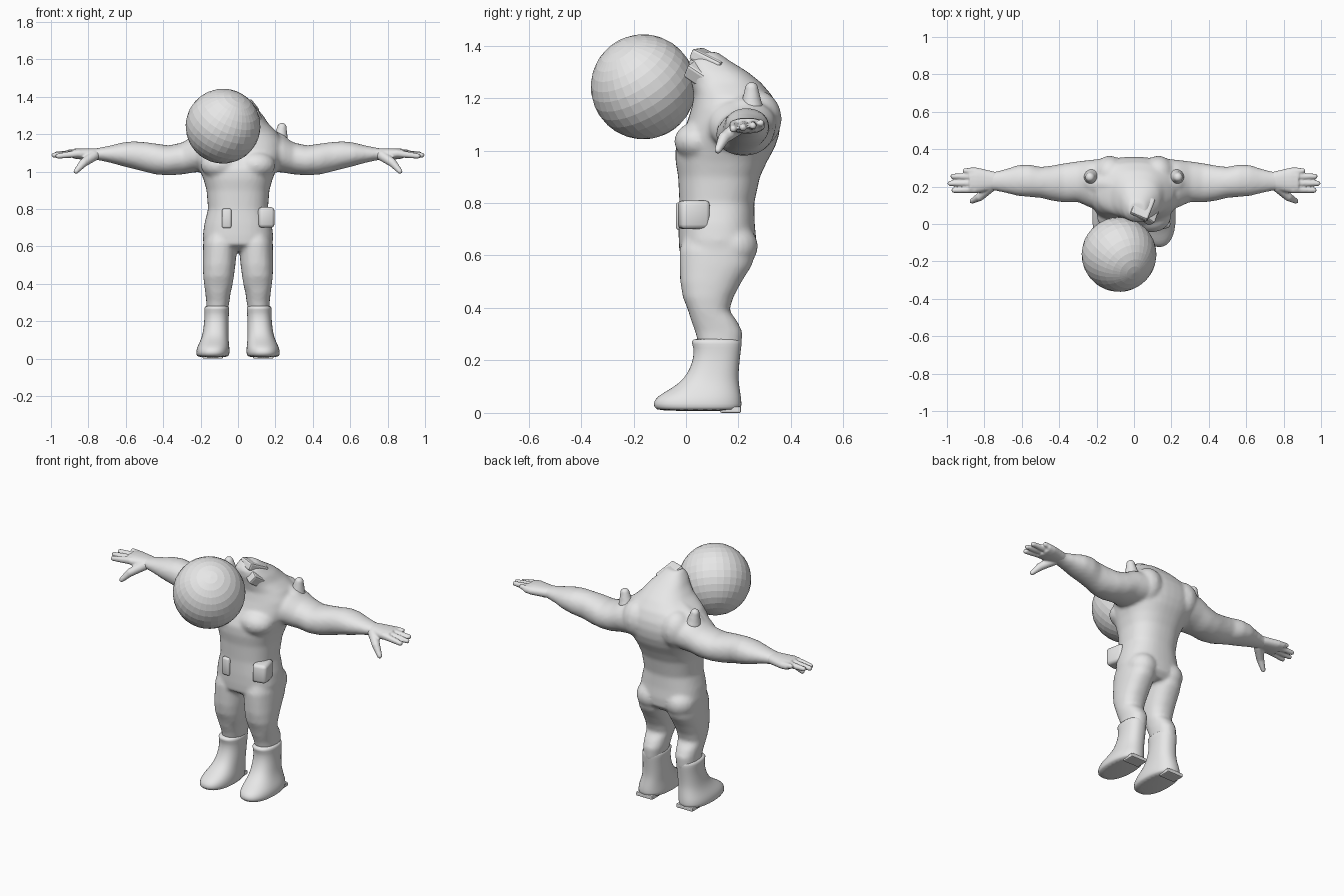
import bpy, bmesh, math
from mathutils import Vector, Matrix

grey = bpy.data.materials.new("plain grey")
grey.diffuse_color = (0.8, 0.8, 0.8, 1)


def spow(v, p):
    return math.copysign(abs(v) ** p, v)


def loft(bm, axis, rings, side=1, n=28, power=2.3):
    """Closed tube along axis; ring = (position, lo1, hi1, lo2, hi2) extents across it."""
    loops = []
    for t, a0, a1, b0, b1 in rings:
        loop = []
        for i in range(n):
            w = 2 * math.pi * i / n
            a = (a0 + a1) / 2 + (a1 - a0) / 2 * spow(math.cos(w), 2 / power)
            b = (b0 + b1) / 2 + (b1 - b0) / 2 * spow(math.sin(w), 2 / power)
            p = (a, b, t) if axis == "z" else (t, a, b)
            loop.append(bm.verts.new((p[0] * side, p[1], p[2])))
        loops.append(loop)
    for l0, l1 in zip(loops, loops[1:]):
        for i in range(n):
            j = (i + 1) % n
            bm.faces.new((l0[i], l0[j], l1[j], l1[i]))
    bm.faces.new(loops[0][::-1])
    bm.faces.new(loops[-1])


def ball(bm, centre, radii, side=1):
    m = Matrix.Translation((centre[0] * side, centre[1], centre[2])) @ Matrix.Diagonal((*radii, 1))
    bmesh.ops.create_uvsphere(bm, u_segments=20, v_segments=12, radius=1, matrix=m)


def limb(bm, p, q, r0, r1, side=1):
    """Tapered rod with round ends."""
    p, q = [Vector((v[0] * side, v[1], v[2])) for v in (p, q)]
    d = q - p
    m = Matrix.Translation((p + q) / 2) @ d.to_track_quat("Z", "Y").to_matrix().to_4x4()
    bmesh.ops.create_cone(bm, cap_ends=True, segments=14, radius1=r0, radius2=r1,
                          depth=d.length, matrix=m)
    ball(bm, p, (r0,) * 3)
    ball(bm, q, (r1,) * 3)


def block(bm, centre, size, rot=(0, 0, 0), bevel=0.012):
    new = bmesh.ops.create_cube(bm, size=1)["verts"]
    for i, axis in enumerate("XYZ"):
        for v in new:
            v.co[i] *= size[i]
    edges = list({e for v in new for e in v.link_edges})
    res = bmesh.ops.bevel(bm, geom=edges, offset=bevel, segments=2, affect="EDGES", profile=0.5)
    verts = list({v for v in res["verts"]} | {v for v in new if v.is_valid})
    m = Matrix.Translation(centre)
    for i, axis in enumerate("XYZ"):
        m = m @ Matrix.Rotation(math.radians(rot[i]), 4, axis)
    bmesh.ops.transform(bm, matrix=m, verts=verts)


def finish(name, bm, voxel=0, smooth=0, flat=False):
    bmesh.ops.recalc_face_normals(bm, faces=bm.faces)
    me = bpy.data.meshes.new(name)
    bm.to_mesh(me)
    bm.free()
    me.materials.append(grey)
    ob = bpy.data.objects.new(name, me)
    bpy.context.collection.objects.link(ob)
    for p in me.polygons:
        p.use_smooth = not flat
    if voxel:
        mod = ob.modifiers.new("fuse", "REMESH")
        mod.mode = "VOXEL"
        mod.voxel_size = voxel
        mod.use_smooth_shade = True
    if smooth:
        mod = ob.modifiers.new("soften", "SMOOTH")
        mod.factor = 0.5
        mod.iterations = smooth
    return ob


# body: torso, legs and arms fused into one skin
bm = bmesh.new()
loft(bm, "z", [
    (0.575, -0.13, 0.13, 0.03, 0.23), (0.61, -0.185, 0.185, -0.025, 0.265),
    (0.66, -0.188, 0.188, -0.028, 0.268), (0.72, -0.18, 0.18, -0.028, 0.262),
    (0.80, -0.16, 0.16, -0.025, 0.26), (0.90, -0.168, 0.168, -0.03, 0.282),
    (0.96, -0.185, 0.185, -0.04, 0.31), (1.01, -0.205, 0.205, -0.04, 0.338),
    (1.06, -0.23, 0.23, -0.02, 0.355), (1.11, -0.245, 0.245, 0.005, 0.36),
    (1.16, -0.24, 0.24, 0.02, 0.352), (1.21, -0.20, 0.21, 0.03, 0.328),
    (1.26, -0.12, 0.16, 0.02, 0.285), (1.30, -0.08, 0.135, 0.01, 0.235),
    (1.34, -0.055, 0.10, 0.01, 0.17), (1.375, -0.03, 0.065, 0.04, 0.12)], n=40, power=2.4)
for s in (-1, 1):
    # thigh, knee and calf
    loft(bm, "z", [
        (0.18, 0.06, 0.17, 0.05, 0.19), (0.25, 0.055, 0.168, 0.05, 0.212),
        (0.31, 0.045, 0.17, 0.035, 0.215), (0.35, 0.04, 0.175, 0.02, 0.195),
        (0.39, 0.03, 0.18, 0.008, 0.165), (0.44, 0.022, 0.186, -0.012, 0.18),
        (0.50, 0.014, 0.188, -0.022, 0.212), (0.56, 0.008, 0.188, -0.024, 0.25),
        (0.62, 0.004, 0.186, -0.025, 0.268), (0.70, 0.02, 0.16, 0.0, 0.23)], s)
    # shoulder, upper arm and forearm
    loft(bm, "x", [
        (0.08, 0.08, 0.34, 1.03, 1.20), (0.17, 0.07, 0.35, 1.0, 1.205),
        (0.24, 0.09, 0.342, 0.995, 1.19), (0.30, 0.118, 0.335, 0.985, 1.155),
        (0.37, 0.115, 0.325, 0.98, 1.14), (0.44, 0.125, 0.312, 0.985, 1.15),
        (0.50, 0.14, 0.305, 1.0, 1.158), (0.56, 0.145, 0.318, 1.015, 1.162),
        (0.62, 0.15, 0.315, 1.03, 1.155), (0.68, 0.165, 0.295, 1.047, 1.14),
        (0.74, 0.178, 0.28, 1.06, 1.128), (0.79, 0.18, 0.28, 1.068, 1.12)], s, power=2.1)
    # chest, shoulder blade and seat muscles
    ball(bm, (0.095, 0.045, 1.035), (0.105, 0.09, 0.075), s)
    ball(bm, (0.13, 0.27, 1.12), (0.09, 0.095, 0.11), s)
    ball(bm, (0.095, 0.18, 0.635), (0.09, 0.095, 0.085), s)
    # slope from neck to shoulder
    limb(bm, (0.06, 0.20, 1.21), (0.21, 0.22, 1.135), 0.07, 0.07, s)
finish("body", bm, 0.011, 4)

# hands
fingers = [(0.285, 0.915, 1.105), (0.255, 0.98, 1.095), (0.217, 0.995, 1.088), (0.18, 0.975, 1.083)]
for s, label in ((-1, "right"), (1, "left")):
    bm = bmesh.new()
    loft(bm, "x", [(0.74, 0.185, 0.278, 1.065, 1.125), (0.79, 0.175, 0.29, 1.065, 1.125),
                   (0.84, 0.165, 0.302, 1.065, 1.125), (0.88, 0.165, 0.302, 1.07, 1.122)], s, 20)
    for y, tip, z in fingers:
        limb(bm, (0.85, 0.235 + (y - 0.235) * 0.9, 1.097), (tip - 0.012, y, z), 0.021, 0.014, s)
    limb(bm, (0.77, 0.195, 1.085), (0.825, 0.145, 1.048), 0.028, 0.023, s)
    limb(bm, (0.825, 0.145, 1.048), (0.866, 0.122, 1.002), 0.023, 0.014, s)
    finish(label + "_hand", bm, 0.006, 2)

    # boots with flared cuffs
    bm = bmesh.new()
    loft(bm, "z", [
        (0.006, 0.055, 0.215, -0.105, 0.205), (0.02, 0.045, 0.225, -0.125, 0.213),
        (0.05, 0.045, 0.223, -0.125, 0.212), (0.075, 0.047, 0.212, -0.09, 0.208),
        (0.10, 0.05, 0.20, -0.045, 0.204), (0.13, 0.05, 0.19, -0.008, 0.20),
        (0.17, 0.05, 0.184, 0.015, 0.202), (0.21, 0.05, 0.18, 0.028, 0.206),
        (0.25, 0.048, 0.18, 0.03, 0.211), (0.275, 0.045, 0.182, 0.016, 0.213),
        (0.285, 0.06, 0.17, 0.035, 0.20)], s)
    ob = finish(label + "_boot", bm)
    ob.modifiers.new("round", "SUBSURF").levels = 1
    # heel under the boot
    bm = bmesh.new()
    block(bm, (0.135 * s, 0.17, 0.012), (0.11, 0.08, 0.024), bevel=0.006)
    finish(label + "_heel", bm, flat=True)

    # blunt shoulder spikes
    bm = bmesh.new()
    limb(bm, (0.225, 0.25, 1.165), (0.235, 0.25, 1.236), 0.044, 0.026, s)
    finish(label + "_shoulder_spike", bm, 0.008, 2)

# belt pouches
bm = bmesh.new()
block(bm, (0.145, 0.03, 0.755), (0.085, 0.115, 0.11), (0, 0, 12), 0.018)
finish("side_pouch", bm)
bm = bmesh.new()
block(bm, (-0.06, -0.02, 0.75), (0.05, 0.035, 0.105), (0, 0, -4), 0.01)
finish("front_pouch", bm)

# broken collar slabs over the neck
bm = bmesh.new()
block(bm, (0.045, 0.09, 1.345), (0.10, 0.13, 0.045), (-22, 12, -20), 0.01)
block(bm, (0.075, 0.07, 1.29), (0.10, 0.12, 0.06), (-22, 35, -20), 0.01)
finish("collar_slabs", bm, flat=True)

# large faceted ball in front of the neck
bm = bmesh.new()
tilt = Vector((0.4, -0.5, 0.77)).to_track_quat("Z", "Y").to_matrix().to_4x4()
bmesh.ops.create_uvsphere(bm, u_segments=32, v_segments=16, radius=0.2,
                          matrix=Matrix.Translation((-0.08, -0.163, 1.243)) @ tilt)
finish("head_ball", bm, flat=True)
